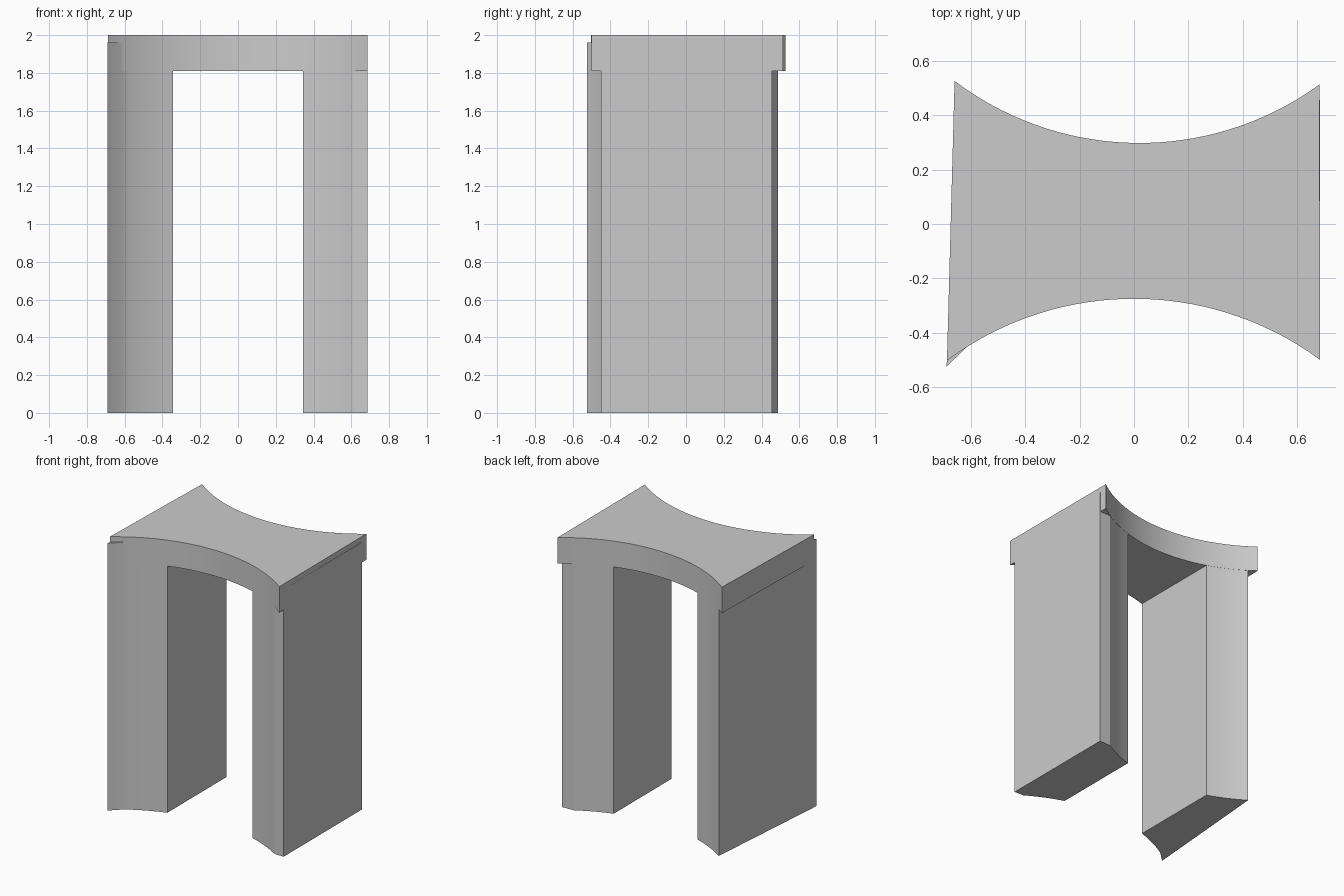
import bpy, bmesh
from math import sqrt, radians

if "Cube" in bpy.data.objects:
    bpy.data.objects.remove(bpy.data.objects["Cube"])


def front_y(x):
    # concave front: circle bulging inwards, nearest the middle at x = 0
    return -0.275 - (1.155 - sqrt(1.155 ** 2 - x * x))


def back_y(x):
    # concave back, slightly off centre
    return 0.298 + (1.127 - sqrt(1.127 ** 2 - (x - 0.02) ** 2))


def arc(func, x0, x1, steps, inset=0.0):
    xs = [x0 + (x1 - x0) * i / steps for i in range(steps + 1)]
    return [(x, func(x) + inset) for x in xs]


def prism(name, outline, z0, z1):
    bm = bmesh.new()
    face = bm.faces.new([bm.verts.new((x, y, z0)) for x, y in outline])
    top = bmesh.ops.extrude_face_region(bm, geom=[face])["geom"]
    verts = [g for g in top if isinstance(g, bmesh.types.BMVert)]
    bmesh.ops.translate(bm, verts=verts, vec=(0, 0, z1 - z0))
    bmesh.ops.recalc_face_normals(bm, faces=bm.faces)
    mesh = bpy.data.meshes.new(name)
    bm.to_mesh(mesh)
    bm.free()
    ob = bpy.data.objects.new(name, mesh)
    bpy.context.collection.objects.link(ob)
    bpy.ops.object.select_all(action='DESELECT')
    ob.select_set(True)
    bpy.context.view_layer.objects.active = ob
    bpy.ops.object.shade_smooth_by_angle(angle=radians(15))
    return ob


INSET = 0.001   # legs sit just inside the lintel where they overlap
LEG_TOP = 1.96

# lintel across the top
prism("lintel",
      arc(front_y, -0.688, 0.685, 32) + arc(back_y, 0.682, -0.66, 32),
      1.81, 2.0)

# left leg: front corner pokes past the lintel, outer side slants inwards
prism("left_leg",
      [(-0.69, -0.525)]
      + arc(front_y, -0.61, -0.345, 8, INSET)
      + arc(back_y, -0.345, -0.608, 8, -INSET),
      0.0, LEG_TOP)

# right leg: front and back tips cut off square
prism("right_leg",
      arc(front_y, 0.345, 0.61, 8, INSET)
      + [(0.685, -0.45), (0.685, 0.456)]
      + arc(back_y, 0.592, 0.345, 8, -INSET),
      0.0, LEG_TOP)
